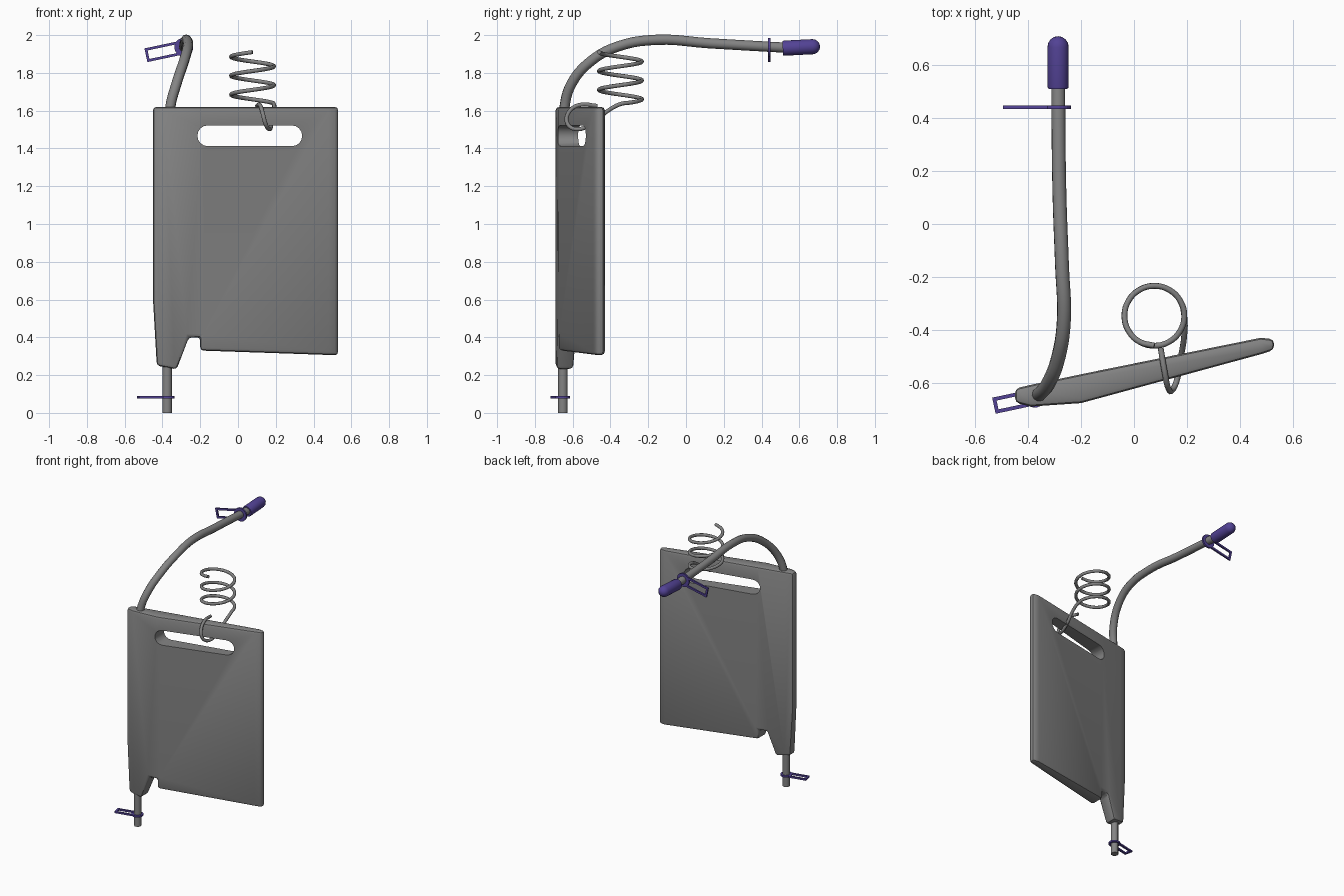
import bpy, bmesh, math
from mathutils import Vector, Matrix

if "Cube" in bpy.data.objects:
    bpy.data.objects.remove(bpy.data.objects["Cube"])


def material(name, rgb):
    m = bpy.data.materials.new(name)
    m.diffuse_color = (*rgb, 1)
    m.use_nodes = True
    m.node_tree.nodes["Principled BSDF"].inputs["Base Color"].default_value = m.diffuse_color
    return m


GREY = material("mid grey", (0.23, 0.23, 0.23))
PURPLE = material("dark purple", (0.085, 0.055, 0.30))


def activate(ob):
    bpy.ops.object.select_all(action='DESELECT')
    ob.select_set(True)
    bpy.context.view_layer.objects.active = ob


def mesh_object(name, bm, mat):
    bmesh.ops.recalc_face_normals(bm, faces=bm.faces)
    me = bpy.data.meshes.new(name)
    bm.to_mesh(me)
    bm.free()
    ob = bpy.data.objects.new(name, me)
    bpy.context.collection.objects.link(ob)
    if mat:
        me.materials.append(mat)
    return ob


def smooth(ob, deg=35):
    activate(ob)
    bpy.ops.object.shade_smooth_by_angle(angle=math.radians(deg))


def tube(name, pts, radius, mat, res=4):
    cu = bpy.data.curves.new(name, 'CURVE')
    cu.dimensions = '3D'
    cu.bevel_depth = radius
    cu.bevel_resolution = 3
    cu.resolution_u = res
    cu.use_fill_caps = True
    sp = cu.splines.new('BEZIER')
    sp.bezier_points.add(len(pts) - 1)
    for bp, p in zip(sp.bezier_points, pts):
        bp.co = p
        bp.handle_left_type = bp.handle_right_type = 'AUTO'
    ob = bpy.data.objects.new(name, cu)
    bpy.context.collection.objects.link(ob)
    cu.materials.append(mat)
    activate(ob)
    bpy.ops.object.convert(target='MESH')
    smooth(bpy.context.object, 50)


def prism(outline, y0, y1):
    """Outline in x-z, extruded along y."""
    bm = bmesh.new()
    f = bm.faces.new([bm.verts.new((x, y0, z)) for x, z in outline])
    ext = bmesh.ops.extrude_face_region(bm, geom=[f])['geom']
    bmesh.ops.translate(bm, vec=(0, y1 - y0, 0),
                        verts=[v for v in ext if isinstance(v, bmesh.types.BMVert)])
    return bm


# skewed panel: x, front y, back y stations
STATIONS = [(-0.45, -0.675, -0.622), (-0.39, -0.690, -0.608), (-0.20, -0.677, -0.568),
            (0.48, -0.492, -0.430), (0.53, -0.476, -0.436)]


def station_y(x, k):
    for a, b in zip(STATIONS, STATIONS[1:]):
        if x <= b[0] + 1e-5:
            t = (x - a[0]) / (b[0] - a[0])
            return a[k] + t * (b[k] - a[k])
    return STATIONS[-1][k]


outline = [(-0.45, 1.62), (-0.45, 0.60), (-0.43, 0.25), (-0.325, 0.23), (-0.26, 0.40),
           (-0.20, 0.40), (-0.20, 0.33), (0.53, 0.305), (0.53, 1.62)]
bm = prism(outline, -1, 1)
for s in STATIONS[1:-1]:
    bmesh.ops.bisect_plane(bm, geom=bm.verts[:] + bm.edges[:] + bm.faces[:],
                           plane_co=(s[0], 0, 0), plane_no=(1, 0, 0), dist=1e-5)
for v in bm.verts:
    v.co.y = station_y(v.co.x, 1 if v.co.y < 0 else 2)
panel = mesh_object("panel", bm, GREY)

# slot cutter for the handle opening
R, ZC = 0.055, 1.467
slot = []
for cx, start in ((0.285, -90), (-0.160, 90)):
    for i in range(9):
        a = math.radians(start + i * 22.5)
        slot.append((cx + R * math.cos(a), ZC + R * math.sin(a)))
cutter = mesh_object("slot_cutter", prism(slot, -1, 0), None)
cutter.hide_render = True

bev = panel.modifiers.new("bevel", 'BEVEL')
bev.width = 0.018
bev.segments = 2
bev.angle_limit = math.radians(40)
cut = panel.modifiers.new("slot", 'BOOLEAN')
cut.operation = 'DIFFERENCE'
cut.object = cutter
cut.solver = 'EXACT'
activate(panel)
for m in ("bevel", "slot"):
    bpy.ops.object.modifier_apply(modifier=m)
bpy.data.objects.remove(cutter)
smooth(panel)

# upright post and the curved arm
tube("post", [(-0.375, -0.652, 0), (-0.375, -0.652, 0.45)], 0.026, GREY, 1)
tube("arm", [(-0.362, -0.645, 1.50), (-0.358, -0.643, 1.62), (-0.325, -0.605, 1.745),
             (-0.285, -0.50, 1.865), (-0.265, -0.36, 1.94), (-0.272, -0.16, 1.975),
             (-0.282, 0.12, 1.957), (-0.287, 0.55, 1.932)], 0.027, GREY, 5)

# rounded grip: lathed profile along y
N = 20
prof = [(0.0, 0.512), (0.038, 0.512), (0.040, 0.52), (0.040, 0.67)]
prof += [(0.040 * math.cos(a), 0.67 + 0.040 * math.sin(a))
         for a in (math.radians(d) for d in (22, 45, 68, 90))]
bm = bmesh.new()
vs = [bm.verts.new((r, y, 0)) for r, y in prof]
es = [bm.edges.new(p) for p in zip(vs, vs[1:])]
bmesh.ops.spin(bm, geom=vs + es, cent=(0, 0, 0), axis=(0, 1, 0), angle=2 * math.pi,
               steps=N, use_merge=True)
bmesh.ops.remove_doubles(bm, verts=bm.verts, dist=1e-4)
bmesh.ops.transform(bm, verts=bm.verts,
                    matrix=Matrix.Translation((-0.287, 0, 1.935)) @
                    Matrix.Translation((0, 0.6, 0)) @ Matrix.Rotation(math.radians(3), 4, 'X') @
                    Matrix.Translation((0, -0.6, 0)))
smooth(mesh_object("grip", bm, PURPLE))


# flat clip: ring round the tube with an open rectangular tab
def clip(name, length, half_w, ring_r, matrix):
    bm = bmesh.new()
    bar, t, hole = 0.014, 0.012, 0.024
    x_in = -hole - 0.012

    def box(x0, x1, y0, y1):
        m = Matrix.Translation(((x0 + x1) / 2, (y0 + y1) / 2, 0)) @ \
            Matrix.Diagonal((x1 - x0, y1 - y0, t, 1))
        bmesh.ops.create_cube(bm, size=1, matrix=m)
    for s in (-1, 1):
        a, b = sorted((s * half_w, s * (half_w - bar)))
        box(-length, x_in + 0.008, a, b)
    box(-length, -length + bar, -half_w + bar, half_w - bar)
    n = 20
    rings = []
    for r, z in ((hole, -t / 2), (ring_r, -t / 2), (ring_r, t / 2), (hole, t / 2)):
        rings.append([bm.verts.new((r * math.cos(2 * math.pi * i / n),
                                    r * math.sin(2 * math.pi * i / n), z)) for i in range(n)])
    for k in range(4):
        a, b = rings[k], rings[(k + 1) % 4]
        for i in range(n):
            j = (i + 1) % n
            bm.faces.new((a[i], a[j], b[j], b[i]))
    bmesh.ops.transform(bm, verts=bm.verts, matrix=matrix)
    mesh_object(name, bm, PURPLE)


TILT = Matrix.Rotation(math.radians(12), 4, 'Z')
clip("lower_clip", 0.158, 0.031, 0.040, Matrix.Translation((-0.375, -0.654, 0.083)) @ TILT)
# the upper clip stands upright, its flat plane facing along y
clip("upper_clip", 0.205, 0.037, 0.050, Matrix.Translation((-0.287, 0.441, 1.936)) @
     Matrix.Rotation(math.radians(90), 4, 'X') @ TILT)

# coil spring with a hook round the handle bar
pts = []
STEPS = 12
for i in range(int(2.75 * STEPS) + 1):
    t = i / STEPS
    a = -math.pi / 2 - 2 * math.pi * t
    pts.append((0.077 + 0.113 * math.cos(a), -0.347 + 0.113 * math.sin(a), 1.91 - 0.1 * t))
pts += [(0.190, -0.42, 1.595), (0.178, -0.50, 1.53), (0.165, -0.58, 1.502),
        (0.146, -0.627, 1.53), (0.130, -0.622, 1.59), (0.117, -0.565, 1.63),
        (0.101, -0.47, 1.625)]
tube("spring", pts, 0.011, GREY, 4)
